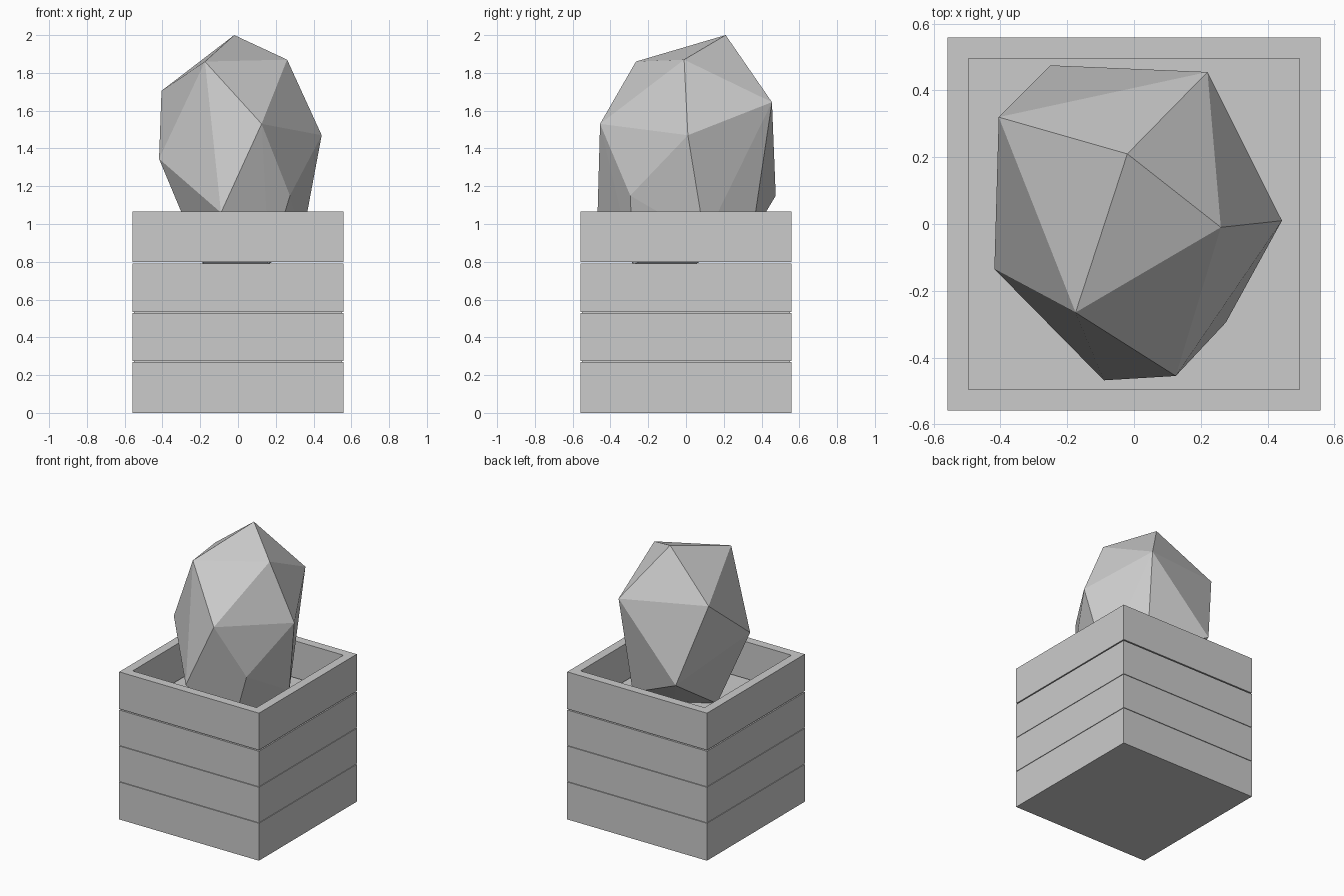
import bpy
import bmesh
from mathutils import Vector

# Remove the default cube
default = bpy.data.objects.get("Cube")
if default:
    bpy.data.objects.remove(default, do_unlink=True)

# Single plain grey
grey = bpy.data.materials.new("plain grey")
grey.use_nodes = True
COLOUR = (0.6, 0.6, 0.6, 1.0)
grey.diffuse_color = COLOUR
grey.node_tree.nodes["Principled BSDF"].inputs["Base Color"].default_value = COLOUR

HALF = 0.558       # outer half width of the crate
WALL = 0.063       # thickness of the rim
FLOOR = 0.79       # top of the stacked slabs


def finish(name, bm):
    """Turn a bmesh into a flat shaded grey object."""
    bmesh.ops.recalc_face_normals(bm, faces=bm.faces)
    mesh = bpy.data.meshes.new(name)
    bm.to_mesh(mesh)
    bm.free()
    mesh.materials.append(grey)
    obj = bpy.data.objects.new(name, mesh)
    bpy.context.collection.objects.link(obj)


def block(half, bottom, top):
    """Solid square block between two heights."""
    bm = bmesh.new()
    bmesh.ops.create_cube(bm, size=1)
    bmesh.ops.scale(bm, vec=(2 * half, 2 * half, top - bottom), verts=bm.verts)
    bmesh.ops.translate(bm, vec=(0, 0, (top + bottom) / 2), verts=bm.verts)
    bm.normal_update()
    return bm


# Crate: three stacked slabs with thin shadow gaps around a core
bottom = 0.0
for label, top in zip(("lower", "middle", "upper"), (0.27, 0.53, FLOOR)):
    finish(label + "_slab", block(HALF, bottom, top))
    bottom = top + 0.004
finish("inner_core", block(HALF - 0.008, 0.02, FLOOR - 0.02))

# Open rim around the well: cut a square hole through a block
bm = block(HALF, FLOOR + 0.008, 1.065)
caps = [f for f in bm.faces if abs(f.normal.z) > 0.9]
bmesh.ops.inset_individual(bm, faces=caps, thickness=WALL, use_even_offset=True)
bmesh.ops.delete(bm, geom=caps, context='FACES_ONLY')
bmesh.ops.bridge_loops(bm, edges=[e for e in bm.edges if e.is_boundary])
finish("crate_rim", bm)

# Faceted boulder: convex hull of its corner points
corners = [
    (-0.02, 0.21, 2.0), (0.26, -0.01, 1.87), (-0.175, -0.265, 1.86),   # crown
    (-0.405, 0.32, 1.705), (0.22, 0.455, 1.645), (0.125, -0.455, 1.53),  # shoulder
    (0.443, 0.01, 1.47), (-0.418, -0.135, 1.345),                      # waist
    (-0.25, 0.475, 1.15), (0.275, -0.295, 1.15), (-0.09, -0.468, 1.06),
    (0.18, 0.35, 0.94), (0.34, 0.1, 0.92),                             # underside
    (0.165, -0.28, 0.788), (-0.185, -0.09, 0.788), (0.06, 0.05, 0.788),
]
bm = bmesh.new()
for corner in corners:
    bm.verts.new(Vector(corner))
bmesh.ops.convex_hull(bm, input=bm.verts[:])
finish("boulder", bm)
